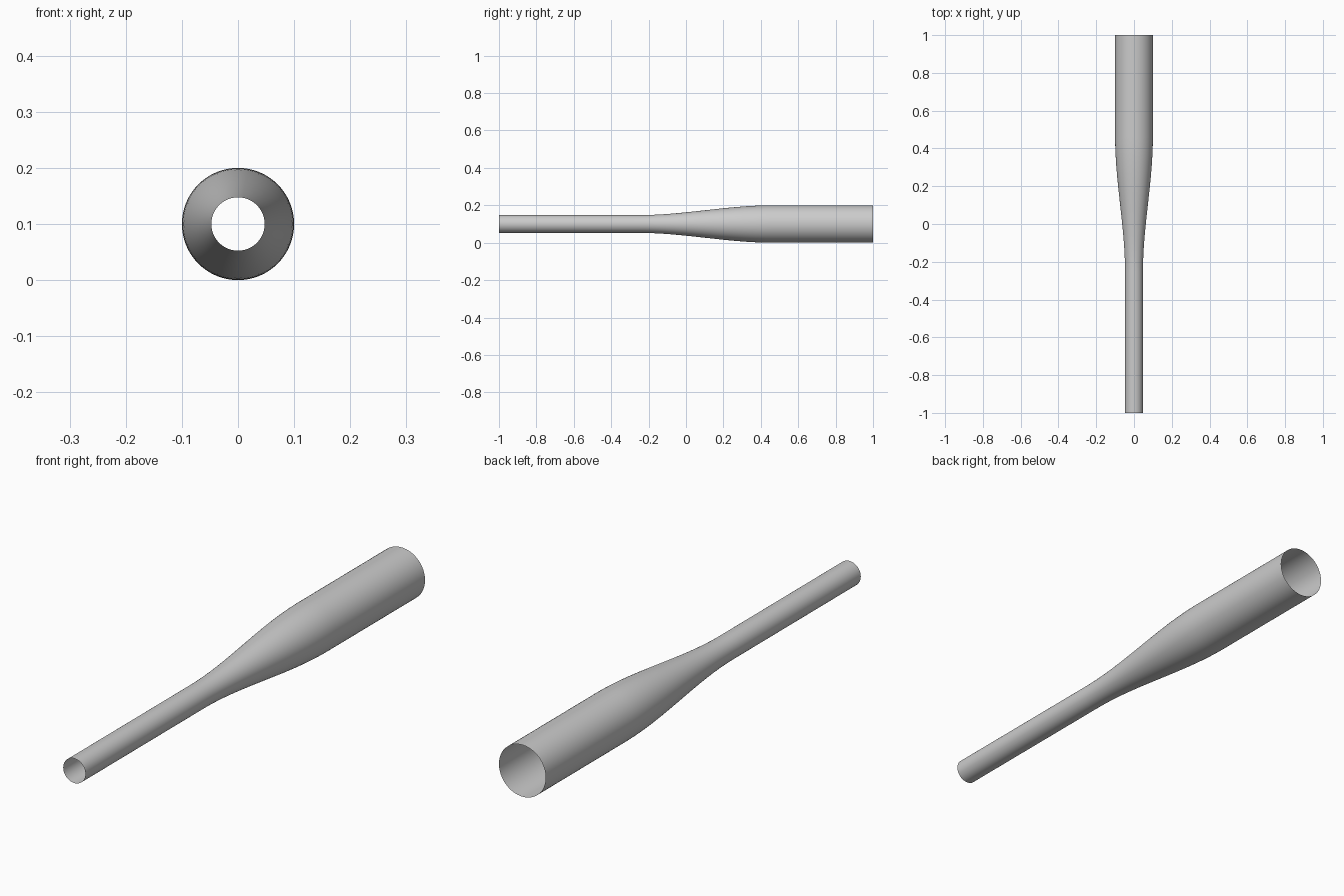
import bpy, bmesh, math

if "Cube" in bpy.data.objects:
    bpy.data.objects.remove(bpy.data.objects["Cube"])

SIDES = 64
R_SMALL, R_BIG = 0.0475, 0.1
Y_START, Y_END = -0.25, 0.46   # flare between the two straight pipes


def radius(y):
    t = min(max((y - Y_START) / (Y_END - Y_START), 0), 1)
    return R_SMALL + (R_BIG - R_SMALL) * t * t * (3 - 2 * t)


# Profile stations: straight ends plus a finely stepped flare
STEPS = 24
stations = [-1.0] + [Y_START + (Y_END - Y_START) * i / STEPS for i in range(STEPS + 1)] + [1.0]

# Open-ended thin reducer pipe, lofted ring by ring
bm = bmesh.new()
rings = []
for y in stations:
    r = radius(y)
    rings.append([bm.verts.new((r * math.cos(2 * math.pi * k / SIDES), y,
                                R_BIG + r * math.sin(2 * math.pi * k / SIDES)))
                  for k in range(SIDES)])
for a, b in zip(rings, rings[1:]):
    for k in range(SIDES):
        n = (k + 1) % SIDES
        face = bm.faces.new((a[k], b[k], b[n], a[n]))
        face.smooth = True
        face.normal_update()
        if face.normal.dot((face.calc_center_median().x, 0, face.calc_center_median().z - R_BIG)) < 0:
            face.normal_flip()

mesh = bpy.data.meshes.new("reducer_pipe")
bm.to_mesh(mesh)
bm.free()
pipe = bpy.data.objects.new("reducer_pipe", mesh)
bpy.context.collection.objects.link(pipe)
